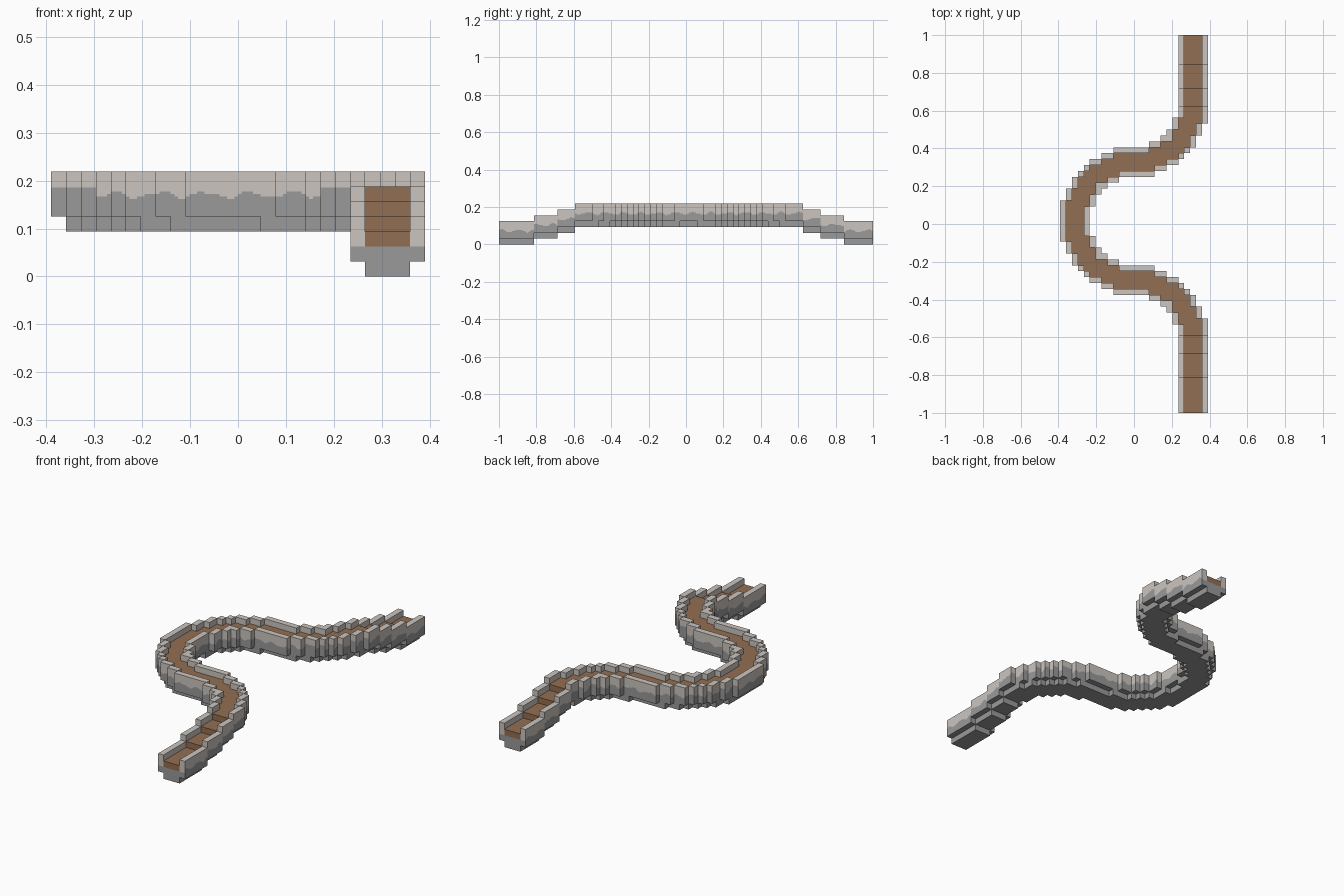
import bpy
import bmesh
import math
from mathutils import Vector

if "Cube" in bpy.data.objects:
    bpy.data.objects.remove(bpy.data.objects["Cube"], do_unlink=True)

U = 1 / 32          # size of one block
STRIPS = 4          # ragged stone strips per block face
FULL = (-0.5, 0.5)
GREY, LIGHT, BROWN = 0, 1, 2


def make_material(name, color):
    mat = bpy.data.materials.new(name)
    mat.use_nodes = True
    rgba = (*color, 1)
    mat.diffuse_color = rgba
    mat.node_tree.nodes["Principled BSDF"].inputs["Base Color"].default_value = rgba
    return mat


MATERIALS = [
    make_material("dark stone grey", (0.32, 0.32, 0.32)),
    make_material("pale stone grey", (0.6, 0.56, 0.52)),
    make_material("earth brown", (0.29, 0.157, 0.085)),
]


# Plan of the winding path: two quarter bends on each side, then straights
def ring_distance(i, j):
    if i <= 0:
        return math.hypot(i, j)
    return math.hypot(i, max(0, 20 - abs(j)))


def cell_kind(i, j):
    if i <= 0 and abs(j) > 12:
        return None
    d = ring_distance(i, j)
    if not 7.5 <= d < 12.5:
        return None
    return "floor" if 8.5 <= d < 11.5 else "wall"


# The straights climb in three steps up to the bends
def base_level(j):
    return sum(abs(j) < limit for limit in (27, 23, 20))


cells = {}
for i in range(-12, 13):
    for j in range(-32, 32):
        kind = cell_kind(i, j)
        if kind:
            cells[i, j] = kind

# Stack the blocks: earth on a narrow stone bed, with a curb on either side
blocks = {}
for (i, j), kind in cells.items():
    if kind == "floor":
        levels = (0, 1, 2)
    elif 8.2 <= ring_distance(i, j) < 11.8:
        levels = (0, 1, 2, 3)
    else:
        levels = (1, 2, 3)
    for rel in levels:
        blocks[i, j, base_level(j) + rel] = (kind, rel)

DIRECTIONS = [(1, 0, 0), (-1, 0, 0), (0, 1, 0), (0, -1, 0), (0, 0, 1), (0, 0, -1)]


def add_quad(bm, block, n, a, b, material):
    """Add a rectangle on one side of a block, spanning a across and b upward."""
    n = Vector(n)
    up = Vector((0, n.z, 0)) if n.z else Vector((0, 0, 1))
    across = up.cross(n)
    centre = Vector(block) + Vector((0, 0.5, 0.5)) + n / 2
    corners = [(a[0], b[0]), (a[1], b[0]), (a[1], b[1]), (a[0], b[1])]
    verts = [bm.verts.new((centre + across * s + up * t) * U) for s, t in corners]
    bm.faces.new(verts).material_index = material


def ragged_height(i, j, n, s):
    along = j + s * n[0] if n[0] else i - s * n[1]
    if n[1] and (i < -9 or i > 5):
        return 0.95
    middle = 0.35 if n[0] else 0.45
    wave = math.sin(along * 2.1) * 0.2 + math.sin(along * 3.7) * 0.08
    return round((middle + wave) * 6) / 6


def paint_side(bm, block, n, kind, rel):
    i, j, k = block
    at_end = not -32 <= j + n[1] <= 31
    if kind == "wall" and rel == 2 and not at_end:
        # Ragged border between the dark and pale stone on outer walls
        for strip in range(STRIPS):
            a = (strip / STRIPS - 0.5, (strip + 1) / STRIPS - 0.5)
            split = ragged_height(i, j, n, sum(a) / 2) - 0.5
            add_quad(bm, block, n, a, (-0.5, split), GREY)
            add_quad(bm, block, n, a, (split, 0.5), LIGHT)
    elif rel < 2:
        add_quad(bm, block, n, FULL, FULL, GREY)
    else:
        add_quad(bm, block, n, FULL, FULL, BROWN if kind == "floor" else LIGHT)


def build_part(name, part_kind):
    bm = bmesh.new()
    for block, (kind, rel) in blocks.items():
        if kind != part_kind:
            continue
        for n in DIRECTIONS:
            if tuple(p + q for p, q in zip(block, n)) in blocks:
                continue
            if n[2] > 0:
                add_quad(bm, block, n, FULL, FULL, BROWN if kind == "floor" else LIGHT)
            elif n[2] < 0:
                add_quad(bm, block, n, FULL, FULL, GREY)
            else:
                paint_side(bm, block, n, kind, rel)
    bmesh.ops.remove_doubles(bm, verts=bm.verts, dist=U / 100)
    mesh = bpy.data.meshes.new(name)
    bm.to_mesh(mesh)
    bm.free()
    for mat in MATERIALS:
        mesh.materials.append(mat)
    obj = bpy.data.objects.new(name, mesh)
    bpy.context.collection.objects.link(obj)


build_part("path_bed", "floor")
build_part("path_curbs", "wall")
